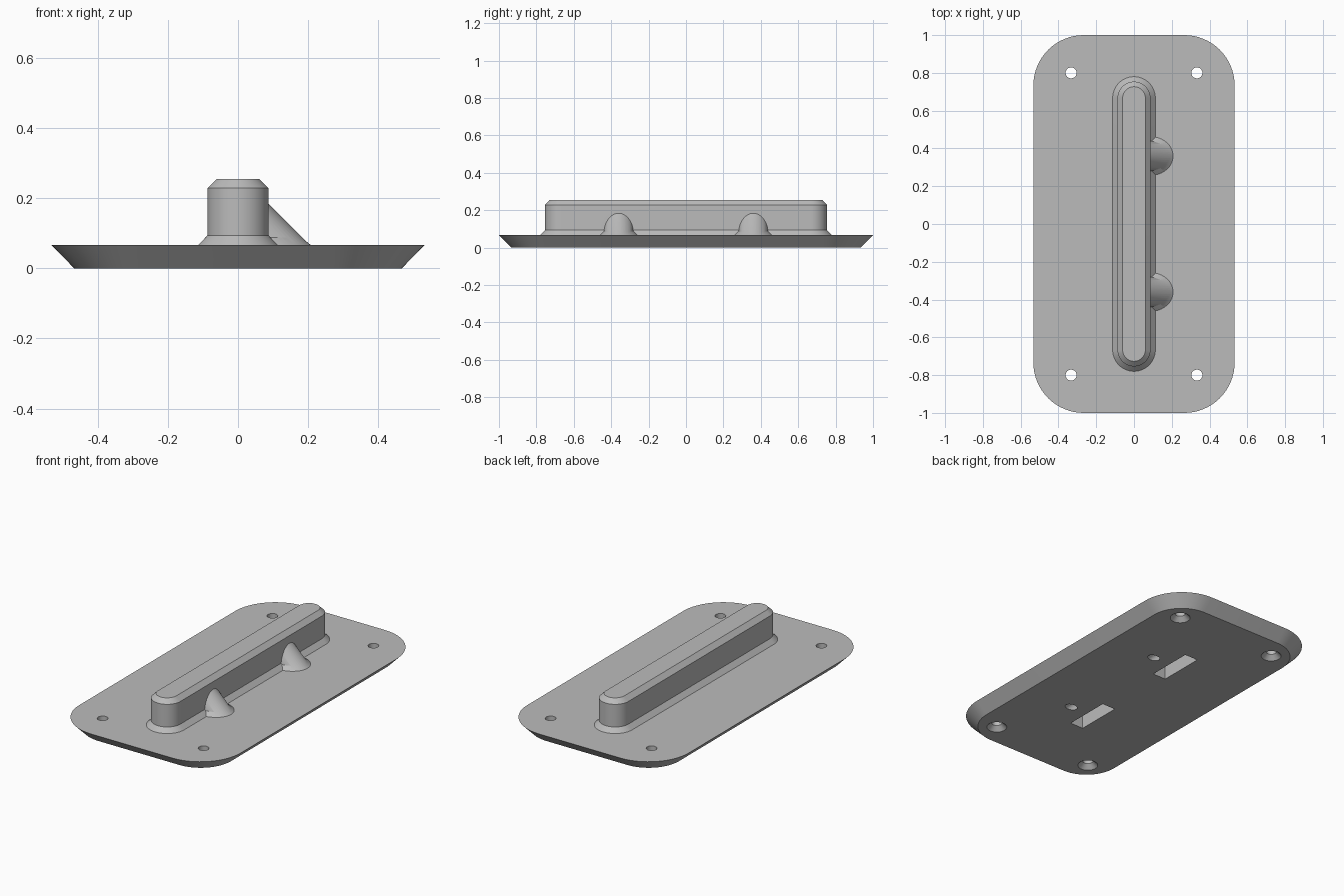
import bpy, bmesh
from math import pi, sin, cos, radians
from mathutils import Matrix, Vector

if "Cube" in bpy.data.objects:
    bpy.data.objects.remove(bpy.data.objects["Cube"])

grey = bpy.data.materials.new("plain grey")
grey.use_nodes = True
grey.diffuse_color = (0.5, 0.5, 0.5, 1)
grey.node_tree.nodes["Principled BSDF"].inputs["Base Color"].default_value = (0.5, 0.5, 0.5, 1)


def rounded(hx, hy, r, z, n=16):
    """Rounded rectangle outline; r equal to hx gives a stadium."""
    pts = []
    for k, (sx, sy) in enumerate([(1, 1), (-1, 1), (-1, -1), (1, -1)]):
        # stadium ends share their middle point, so skip it once
        last = n if (r >= hx and k in (0, 2)) else n + 1
        for i in range(last):
            a = (k + i / n) * pi / 2
            pts.append(Vector((sx * (hx - r) + r * cos(a), sy * (hy - r) + r * sin(a), z)))
    return pts


def ellipse(cx, cy, rx, ry, z, n=48):
    return [Vector((cx + rx * cos(2 * pi * i / n), cy + ry * sin(2 * pi * i / n), z)) for i in range(n)]


def finish(name, bm):
    bmesh.ops.recalc_face_normals(bm, faces=bm.faces[:])
    mesh = bpy.data.meshes.new(name)
    bm.to_mesh(mesh)
    bm.free()
    mesh.materials.append(grey)
    obj = bpy.data.objects.new(name, mesh)
    bpy.context.collection.objects.link(obj)
    return obj


def skin(rings):
    """Closed solid through a stack of matching outlines."""
    bm = bmesh.new()
    loops = [[bm.verts.new(p) for p in ring] for ring in rings]
    n = len(loops[0])
    for a, b in zip(loops, loops[1:]):
        for i in range(n):
            j = (i + 1) % n
            bm.faces.new((a[i], a[j], b[j], b[i]))
    bm.faces.new(loops[0][::-1])
    bm.faces.new(loops[-1])
    return bm


def combine(target, tool, operation):
    mod = target.modifiers.new(operation.lower(), "BOOLEAN")
    mod.operation, mod.solver, mod.object = operation, "EXACT", tool
    bpy.context.view_layer.objects.active = target
    bpy.ops.object.modifier_apply(modifier=mod.name)
    bpy.data.objects.remove(tool)


TOP = 0.067
BOSS_Y = 0.36
AXIS_X = 0.158   # where the slanted boss axis meets the underside

# Base plate with undercut rim
plate = finish("base_plate", skin([rounded(0.467, 0.933, 0.2, 0), rounded(0.533, 1, 0.267, TOP)]))

# Long ridge with flared foot and chamfered top
ridge = finish("ridge", skin([rounded(w, w + 0.667, w, z) for w, z in
                              [(0.113, 0.03), (0.113, TOP), (0.087, 0.094), (0.087, 0.229), (0.06, 0.255)]]))
combine(plate, ridge, "UNION")

for side in (-1, 1):
    y = side * BOSS_Y
    # Slanted round boss leaning on the ridge
    rings = []
    for x in (0.05, 0.25):
        rings.append([Vector((x, y + p.x, AXIS_X - x + p.y)) for p in ellipse(0, 0, 0.08, 0.113, 0)])
    bm = skin(rings)
    cut = bmesh.ops.bisect_plane(bm, geom=bm.verts[:] + bm.edges[:] + bm.faces[:],
                                 plane_co=(0, 0, 0.03), plane_no=(0, 0, 1), clear_inner=True)
    bmesh.ops.holes_fill(bm, edges=[e for e in bm.edges if e.is_boundary])
    combine(plate, finish("boss", bm), "UNION")
    # Flared foot around the boss
    foot = skin([ellipse(0.089, y, 0.118, 0.102, 0.04), ellipse(0.089, y, 0.118, 0.102, TOP),
                 ellipse(0.068, y, 0.11, 0.078, 0.09)])
    combine(plate, finish("boss_foot", foot), "UNION")

for side in (-1, 1):
    y = side * BOSS_Y
    # Rectangular slot in the underside
    bm = bmesh.new()
    bmesh.ops.create_cube(bm, size=1, matrix=Matrix.Translation((0, y, 0.075))
                          @ Matrix.Diagonal((0.088, 0.28, 0.25, 1)))
    combine(plate, finish("slot_cutter", bm), "DIFFERENCE")
    # Slanted bore from the underside into the slot
    bm = bmesh.new()
    bmesh.ops.create_cone(bm, cap_ends=True, segments=32, radius1=0.027, radius2=0.027, depth=0.3,
                          matrix=Matrix.Translation((AXIS_X - 0.04, y, 0.04))
                          @ Matrix.Rotation(radians(-45), 4, "Y"))
    combine(plate, finish("bore_cutter", bm), "DIFFERENCE")
    # Countersunk screw holes
    for x in (-0.333, 0.333):
        hole = skin([ellipse(x, side * 0.8, r, r, z, 32) for r, z in
                     [(0.066, -0.01), (0.029, 0.027), (0.029, 0.1)]])
        combine(plate, finish("screw_cutter", hole), "DIFFERENCE")

plate.name = "mounting_plate"
bpy.ops.object.select_all(action="DESELECT")
plate.select_set(True)
bpy.context.view_layer.objects.active = plate
bpy.ops.object.shade_smooth_by_angle(angle=radians(25))
